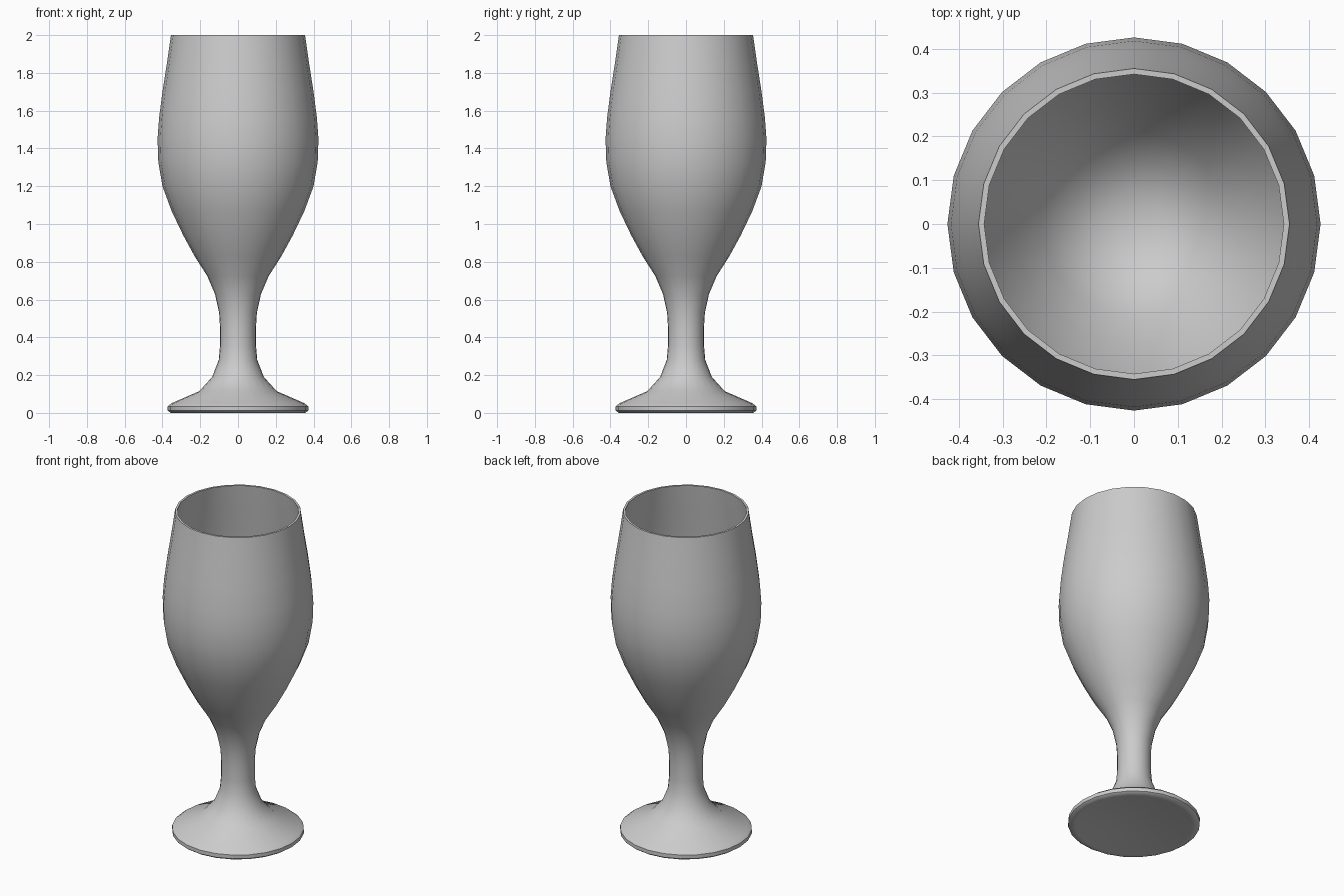
import bpy
import bmesh
import math

cube = bpy.data.objects.get("Cube")
if cube:
    bpy.data.objects.remove(cube, do_unlink=True)

SIDES = 24


def make_material(name, color):
    mat = bpy.data.materials.new(name)
    mat.use_nodes = True
    mat.diffuse_color = color
    mat.node_tree.nodes["Principled BSDF"].inputs["Base Color"].default_value = color
    return mat


def lathe(name, profile, mat):
    """Spin a (radius, height) profile round the z axis."""
    bm = bmesh.new()
    verts = [bm.verts.new((r, 0, z)) for r, z in profile]
    edges = [bm.edges.new(pair) for pair in zip(verts, verts[1:])]
    bmesh.ops.spin(bm, geom=verts + edges, cent=(0, 0, 0), axis=(0, 0, 1),
                   angle=math.tau, steps=SIDES)
    bmesh.ops.remove_doubles(bm, verts=bm.verts, dist=0.0001)
    bmesh.ops.recalc_face_normals(bm, faces=bm.faces)
    mesh = bpy.data.meshes.new(name)
    bm.to_mesh(mesh)
    bm.free()
    mesh.materials.append(mat)
    obj = bpy.data.objects.new(name, mesh)
    bpy.context.collection.objects.link(obj)
    bpy.ops.object.select_all(action='DESELECT')
    obj.select_set(True)
    bpy.context.view_layer.objects.active = obj
    bpy.ops.object.shade_smooth_by_angle(angle=math.radians(50))
    return obj


# Hollowed underside and rounded foot edge
foot = [(0, 0.03), (0.14, 0.026), (0.26, 0.012), (0.33, 0.004), (0.355, 0),
        (0.372, 0.012), (0.372, 0.035), (0.35, 0.052)]

# Flared foot top and slim stem
stem = [(0.205, 0.115), (0.137, 0.19), (0.102, 0.28), (0.095, 0.36),
        (0.095, 0.45), (0.1, 0.53), (0.122, 0.63), (0.163, 0.725)]

# Outer wall of the bowl
outer = [(0.23, 0.83), (0.29, 0.94), (0.352, 1.07), (0.4, 1.2),
         (0.422, 1.33), (0.426, 1.45), (0.418, 1.56), (0.4, 1.7),
         (0.378, 1.84), (0.355, 2)]

# Inner wall, from the rim down to the rounded floor
inner = [(0.342, 2), (0.364, 1.84), (0.386, 1.7), (0.404, 1.56),
         (0.412, 1.45), (0.408, 1.33), (0.386, 1.2), (0.338, 1.07),
         (0.276, 0.95), (0.21, 0.84), (0.14, 0.765), (0.07, 0.735), (0, 0.725)]

glass_grey = make_material("glass grey", (0.6, 0.6, 0.6, 1))
lathe("goblet", foot + stem + outer + inner, glass_grey)
